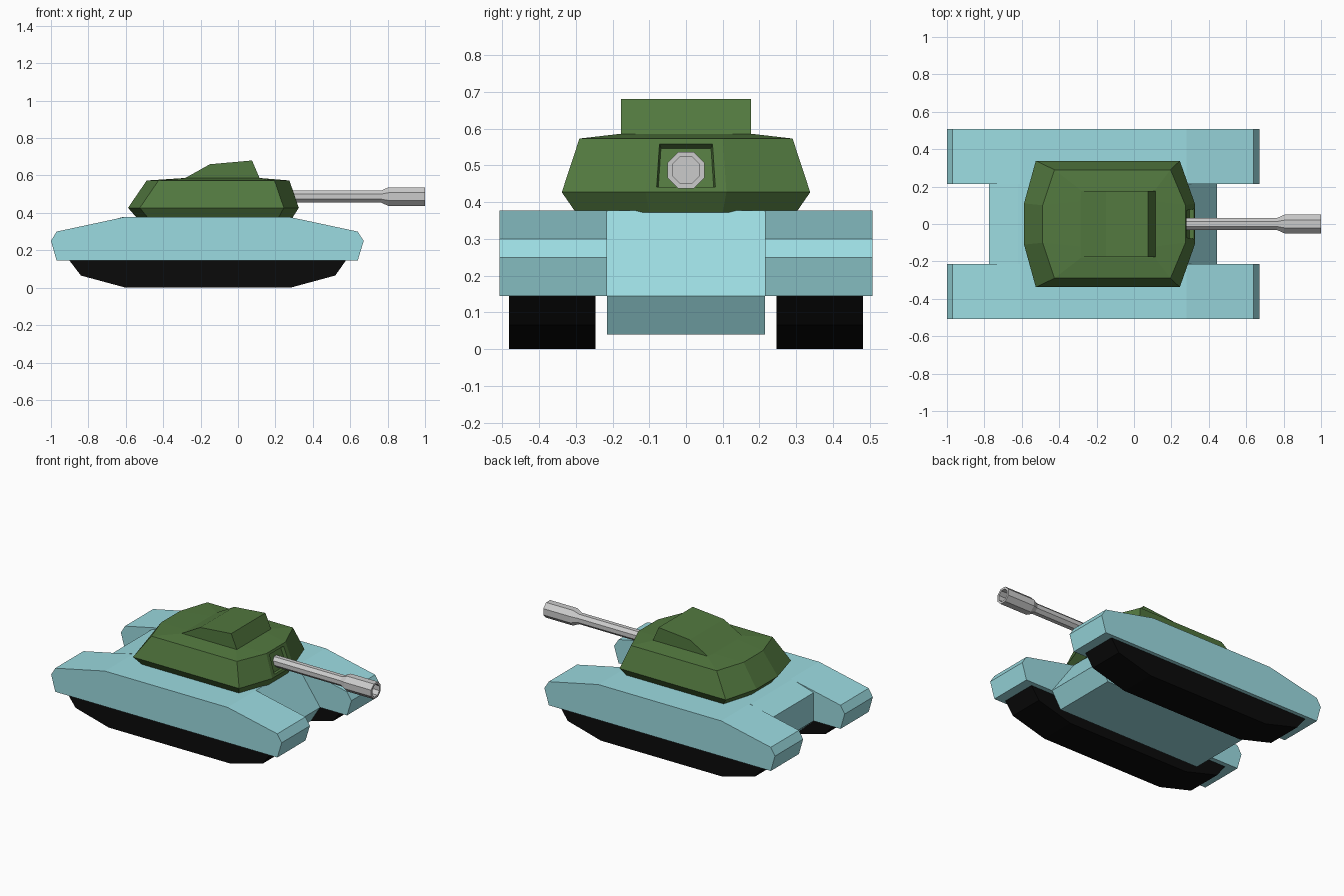
import bpy, bmesh, math

if "Cube" in bpy.data.objects:
    bpy.data.objects.remove(bpy.data.objects["Cube"])


def material(name, rgb):
    m = bpy.data.materials.new(name)
    m.diffuse_color = (*rgb, 1)
    m.use_nodes = True
    m.node_tree.nodes["Principled BSDF"].inputs["Base Color"].default_value = m.diffuse_color
    return m


teal = material("teal_paint", (0.33, 0.71, 0.75))
green = material("green_paint", (0.085, 0.19, 0.05))
black = material("black_rubber", (0.003, 0.003, 0.003))


def loft(name, rings, mat=None, mirror=False, edit=None):
    """Skin a list of equal-length point rings and cap both ends."""
    bm = bmesh.new()
    loops = [[bm.verts.new(p) for p in ring] for ring in rings]
    n = len(loops[0])
    for a, b in zip(loops, loops[1:]):
        for i in range(n):
            j = (i + 1) % n
            bm.faces.new((a[i], a[j], b[j], b[i]))
    bm.faces.new(loops[0])
    bm.faces.new(loops[-1])
    bmesh.ops.recalc_face_normals(bm, faces=bm.faces[:])
    if edit:
        edit(bm)
    mesh = bpy.data.meshes.new(name)
    bm.to_mesh(mesh)
    bm.free()
    ob = bpy.data.objects.new(name, mesh)
    bpy.context.collection.objects.link(ob)
    if mat:
        mesh.materials.append(mat)
    if mirror:
        mod = ob.modifiers.new("mirror", 'MIRROR')
        mod.use_axis = (False, True, False)
    return ob


def slab(name, profile, y0, y1, mat, mirror=False):
    """Extrude an x-z profile from y0 to y1."""
    return loft(name, [[(x, y, z) for x, z in profile] for y in (y0, y1)], mat, mirror)


# Side fenders
slab("side_fenders", [(-1, 0.25), (-0.97, 0.30), (-0.61, 0.377), (0.28, 0.377),
                      (0.64, 0.30), (0.672, 0.25), (0.64, 0.145), (-0.97, 0.145)],
     0.215, 0.507, teal, True)

# Central hull
slab("hull", [(-0.775, 0.145), (-0.775, 0.33), (-0.62, 0.377), (0.28, 0.377),
              (0.445, 0.145), (0.38, 0.04), (-0.66, 0.04)], -0.215, 0.215, teal)

# Tracks
slab("tracks", [(-0.905, 0.15), (-0.84, 0.065), (-0.60, 0), (0.28, 0),
                (0.52, 0.065), (0.58, 0.15)], 0.246, 0.482, black, True)


# Turret: stacked eight-sided outlines
def outline(z, rear, rear_side, front_side, front, y_end, y_side):
    half = [(rear, y_end), (rear_side, y_side), (front_side, y_side), (front, y_end)]
    return [(x, y, z) for x, y in half] + [(x, -y, z) for x, y in reversed(half)]


def gun_recess(bm):
    face = max((f for f in bm.faces if f.calc_center_median().z > 0.45),
               key=lambda f: f.calc_center_median().x)
    bmesh.ops.inset_individual(bm, faces=[face], thickness=0.022)
    for v in face.verts:
        v.co.y *= 0.85
    bmesh.ops.inset_individual(bm, faces=[face], thickness=0.006, depth=-0.022)


loft("turret", [outline(0.372, -0.54, -0.48, 0.215, 0.29, 0.10, 0.30),
                outline(0.427, -0.588, -0.525, 0.245, 0.325, 0.11, 0.338),
                outline(0.573, -0.488, -0.425, 0.195, 0.275, 0.10, 0.29),
                outline(0.586, -0.29, -0.28, 0.11, 0.12, 0.12, 0.178)],
     green, edit=gun_recess)

# Roof hatch
slab("roof_hatch", [(-0.29, 0.582), (-0.15, 0.66), (0.075, 0.68), (0.12, 0.575)],
     -0.177, 0.177, green)


# Gun barrel with flared, hollow muzzle
def octagon(x, r):
    angles = [math.radians(22.5 + 45 * i) for i in range(8)]
    return [(x, r * math.cos(a), 0.487 + r * math.sin(a)) for a in angles]


loft("gun_barrel", [octagon(x, r) for x, r in
                    [(0.27, 0.035), (0.765, 0.035), (0.805, 0.054), (1, 0.054),
                     (1, 0.040), (0.87, 0.040)]])
